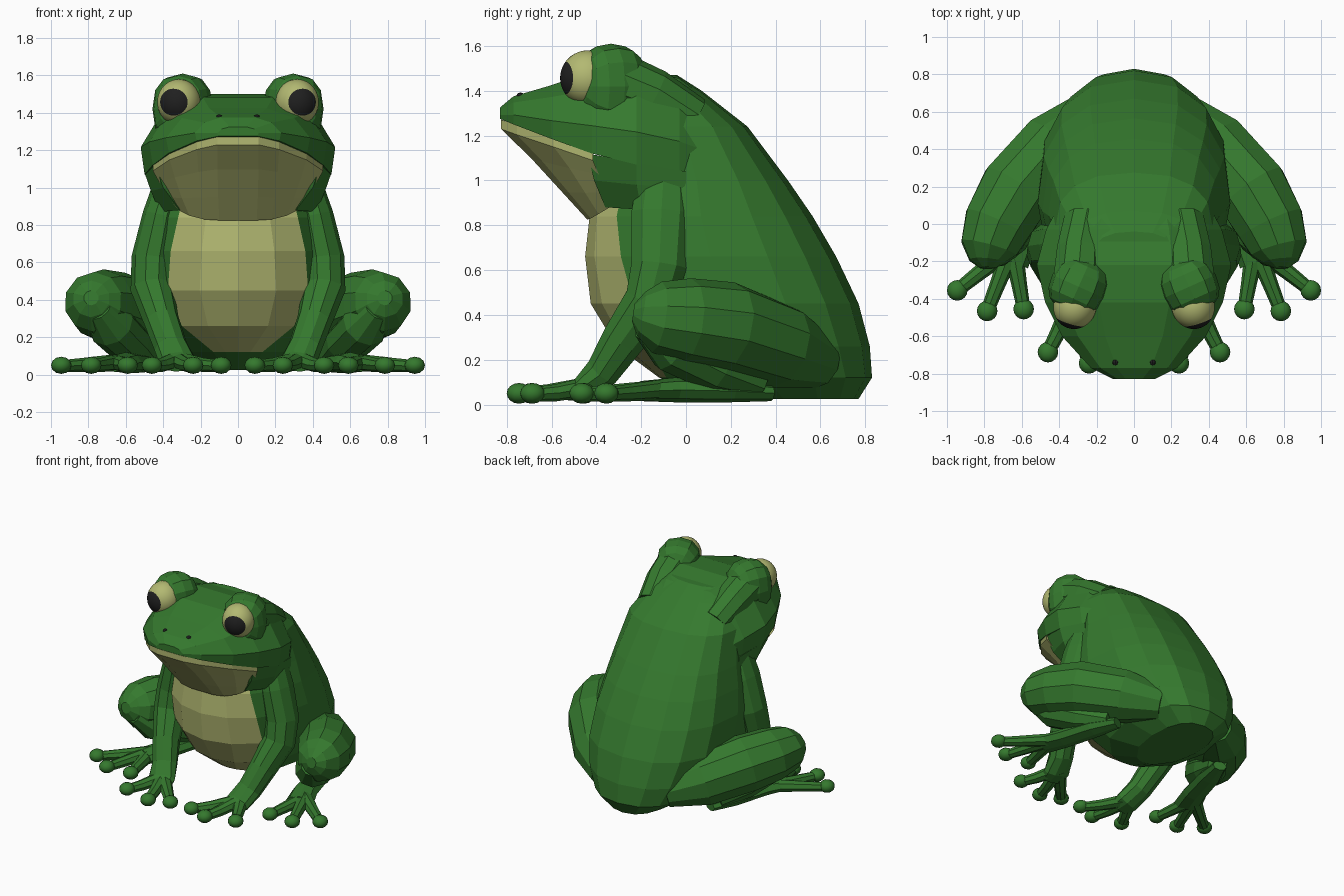
import bpy, bmesh, math
from mathutils import Vector, Matrix

if "Cube" in bpy.data.objects:
    bpy.data.objects.remove(bpy.data.objects["Cube"])


def material(name, r, g, b):
    m = bpy.data.materials.new(name)
    m.diffuse_color = (r, g, b, 1)
    m.use_nodes = True
    m.node_tree.nodes["Principled BSDF"].inputs["Base Color"].default_value = m.diffuse_color
    return m


GREEN = material("frog green", 0.035, 0.19, 0.027)
CREAM = material("belly cream", 0.45, 0.485, 0.168)
BLACK = material("pupil black", 0.014, 0.014, 0.014)


def finish(bm, name, mats, smooth=False):
    bmesh.ops.recalc_face_normals(bm, faces=bm.faces[:])
    me = bpy.data.meshes.new(name)
    for f in bm.faces:
        f.smooth = smooth
    bm.to_mesh(me)
    bm.free()
    for m in mats:
        me.materials.append(m)
    ob = bpy.data.objects.new(name, me)
    bpy.context.collection.objects.link(ob)
    return ob


def loft(name, rings, mats, rule=None):
    """Join closed rings of points with quads and cap both ends."""
    bm = bmesh.new()
    vr = [[bm.verts.new(p) for p in ring] for ring in rings]
    n = len(vr[0])
    for a, b in zip(vr, vr[1:]):
        for i in range(n):
            f = bm.faces.new((a[i], a[(i + 1) % n], b[(i + 1) % n], b[i]))
            if rule:
                f.material_index = rule(f.calc_center_median(), i)
    bm.faces.new(vr[0])
    bm.faces.new(vr[-1])
    return finish(bm, name, mats)


def tube(name, path, ref, sides=10):
    """Tapered limb: path of (x, y, z, radius along ref, radius across)."""
    pts = [Vector(p[:3]) for p in path]
    rings = []
    for k, p in enumerate(pts):
        t = (pts[min(k + 1, len(pts) - 1)] - pts[max(k - 1, 0)]).normalized()
        u = Vector(ref)
        u = (u - t * u.dot(t)).normalized()
        v = t.cross(u)
        ru, rv = path[k][3], path[k][-1]
        rings.append([p + u * ru * math.cos(a) + v * rv * math.sin(a)
                      for a in (2 * math.pi * i / sides for i in range(sides))])
    return loft(name, rings, [GREEN])


def power(v, e):
    return math.copysign(abs(v) ** e, v)


def ball(name, c, r, mats, seg=12, rows=8, smooth=False, pupil=None, turn=0.0, boxy=1.0):
    """Ellipsoid with its pole facing forward; optional oval pupil around the pole."""
    bm = bmesh.new()
    bmesh.ops.create_uvsphere(bm, u_segments=seg, v_segments=rows, radius=1)
    for v in bm.verts:
        x, y, z = v.co
        v.co = (x, -z, y)
    if pupil:
        for f in bm.faces:
            f.material_index = int(-f.calc_center_median().y > pupil)
        for v in bm.verts:
            v.co = Vector((v.co.x * 1.1, v.co.y, v.co.z * 0.88)).normalized()
    rot = Matrix.Rotation(turn, 3, "Z")
    for v in bm.verts:
        v.co = Vector(c) + rot @ Vector([power(v.co[i], boxy) * r[i] for i in range(3)])
    return finish(bm, name, mats, smooth)


def both(half):
    """Close a half outline with its mirror image."""
    return [tuple(p) for p in half] + [(-p[0], p[1], p[2]) for p in reversed(half)]


# Torso: horizontal rings (z, front y, back y, half width, belly patch half width)
N = 16
torso = [(0.025, 0.1, 0.77, 0.2, 0.08), (0.12, -0.12, 0.83, 0.36, 0.13),
         (0.26, -0.31, 0.82, 0.45, 0.3), (0.45, -0.425, 0.77, 0.51, 0.375),
         (0.66, -0.45, 0.67, 0.515, 0.36), (0.84, -0.43, 0.565, 0.49, 0.32),
         (1.0, -0.36, 0.455, 0.46, 0.28), (1.24, -0.3, 0.275, 0.42, 0.28),
         (1.4, -0.3, 0.07, 0.33, 0.22), (1.47, -0.3, -0.04, 0.22, 0.14)]
rings = []
for z, yf, yb, w, patch in torso:
    edge = math.asin(patch / w)
    ang = [2 * math.pi * i / N for i in range(N)]
    ang[1], ang[2], ang[3] = edge / 2, edge, (edge + math.pi / 2) / 2
    for i in (1, 2, 3):
        ang[-i] = -ang[i]
    ring = []
    for a in ang:
        e = 1.0 if math.cos(a) > 0.01 else 0.82
        ring.append((w * power(math.sin(a), e),
                     (yf + yb) / 2 - (yb - yf) / 2 * power(math.cos(a), e), z))
    rings.append(ring)
loft("torso", rings, [GREEN, CREAM],
     lambda c, i: int((i < 2 or i >= N - 2) and 0.1 < c.z < 0.95))

# Upper head: cross-sections along y (y, half width, top z, mouth z)
head = [(-0.83, 0.11, 1.325, 1.275), (-0.77, 0.23, 1.375, 1.25), (-0.6, 0.385, 1.425, 1.185),
        (-0.42, 0.475, 1.485, 1.12), (-0.22, 0.52, 1.5, 1.07), (-0.03, 0.47, 1.455, 1.03),
        (0.14, 0.38, 1.33, 1.0)]
rings = []
for y, w, zt, zb in head:
    h = zt - zb
    rings.append(both([(0.4 * w, y, zt), (0.78 * w, y, zt - 0.22 * h), (w, y, zt - 0.66 * h),
                       (0.96 * w, y, zb), (0.4 * w, y, zb)]))
loft("upper_head", rings, [GREEN])

# Lower jaw: lip outline lofted down to the throat outline
lip = [(0.11, -0.825, 1.245), (0.22, -0.755, 1.22), (0.365, -0.59, 1.165), (0.455, -0.415, 1.105)]
throat = [(0.1, -0.44, 0.825), (0.18, -0.425, 0.83), (0.26, -0.39, 0.85), (0.32, -0.34, 0.88)]


def jaw_ring(t, bulge=1.0, lift=0.0):
    pts = [Vector(a).lerp(Vector(b), t) for a, b in zip(lip, throat)]
    return both([(p.x * bulge, p.y, p.z + lift) for p in pts])


loft("lower_jaw", [jaw_ring(0, 1, 0.026), jaw_ring(0, 1, -0.016), jaw_ring(0.35, 1.03),
                   jaw_ring(0.7, 1.03), jaw_ring(1)], [CREAM])

# Neck: green underside of the cheeks, tucked into the back of the jaw
loft("neck", [both([(0.44, -0.44, 1.12), (0.5, -0.22, 1.08), (0.45, 0.0, 1.04)]),
              both([(0.4, -0.41, 1.0), (0.465, -0.22, 0.98), (0.45, 0.0, 0.97)]),
              both([(0.31, -0.36, 0.88), (0.42, -0.2, 0.87), (0.43, 0.0, 0.88)])], [GREEN])

for s, side in ((1, "left"), (-1, "right")):
    def mir(path):
        return [(s * p[0],) + tuple(p[1:]) for p in path]

    # Eye mound, eyeball with pupil, nostril
    ball(side + "_eye_mound", (s * 0.296, -0.335, 1.42), (0.155, 0.155, 0.19), [GREEN], 12, 8,
         turn=s * 0.42, boxy=0.82)
    tube(side + "_brow_ridge", mir([(0.3, -0.32, 1.44, 0.14), (0.29, -0.15, 1.37, 0.13),
                                    (0.26, 0.02, 1.26, 0.12)]), (0, 0, 1))
    ball(side + "_eyeball", (s * 0.316, -0.44, 1.457), (0.115, 0.122, 0.123),
         [CREAM, BLACK], 32, 32, True, 0.76, s * 0.3)
    ball(side + "_nostril", (s * 0.1, -0.738, 1.378), (0.017, 0.018, 0.014), [BLACK], 8, 6)

    # Front leg
    tube(side + "_front_leg", mir([
        (0.36, -0.1, 1.02, 0.09, 0.12), (0.41, -0.11, 0.85, 0.1, 0.14),
        (0.455, -0.12, 0.62, 0.115, 0.13), (0.46, -0.16, 0.46, 0.115, 0.12),
        (0.41, -0.28, 0.29, 0.095, 0.1), (0.36, -0.37, 0.15, 0.09, 0.08),
        (0.325, -0.46, 0.075, 0.1, 0.055), (0.31, -0.53, 0.05, 0.09, 0.035)]), (1, 0, 0))
    # Hind leg: folded thigh, shin and long foot
    tube(side + "_thigh", mir([
        (0.24, 0.6, 0.19, 0.12), (0.43, 0.42, 0.26, 0.19), (0.63, 0.18, 0.345, 0.205),
        (0.73, 0.0, 0.375, 0.19), (0.775, -0.13, 0.39, 0.16), (0.785, -0.2, 0.405, 0.1),
        (0.785, -0.235, 0.41, 0.04)]), (0, 0, 1))
    tube(side + "_shin", mir([
        (0.75, -0.17, 0.36, 0.08), (0.68, -0.06, 0.27, 0.13), (0.58, 0.14, 0.17, 0.12),
        (0.49, 0.33, 0.09, 0.07)]), (0, 0, 1))
    tube(side + "_foot", mir([
        (0.47, 0.38, 0.05, 0.035, 0.05), (0.53, 0.2, 0.06, 0.05, 0.085),
        (0.6, -0.05, 0.065, 0.055, 0.09), (0.66, -0.2, 0.06, 0.045, 0.1)]), (0, 0, 1), 8)

    # Fingers and toes with round pads
    groups = (("finger", (0.33, -0.43, 0.08), [(0.09, -0.69), (0.24, -0.745), (0.46, -0.685)]),
              ("toe", (0.65, -0.12, 0.065), [(0.59, -0.455), (0.785, -0.465), (0.945, -0.355)]))
    for kind, base, tips in groups:
        for k, (x, y) in enumerate(tips):
            mid = [base[0] * 0.4 + x * 0.6, base[1] * 0.4 + y * 0.6, 0.052]
            tube(f"{side}_{kind}_{k + 1}", mir([
                (*base, 0.045, 0.055), (*mid, 0.038, 0.042), (x, y, 0.045, 0.032, 0.036)]),
                (0, 0, 1), 8)
            ball(f"{side}_{kind}_pad_{k + 1}", (s * x, y, 0.05), (0.055, 0.055, 0.046),
                 [GREEN], 12, 8, True)
